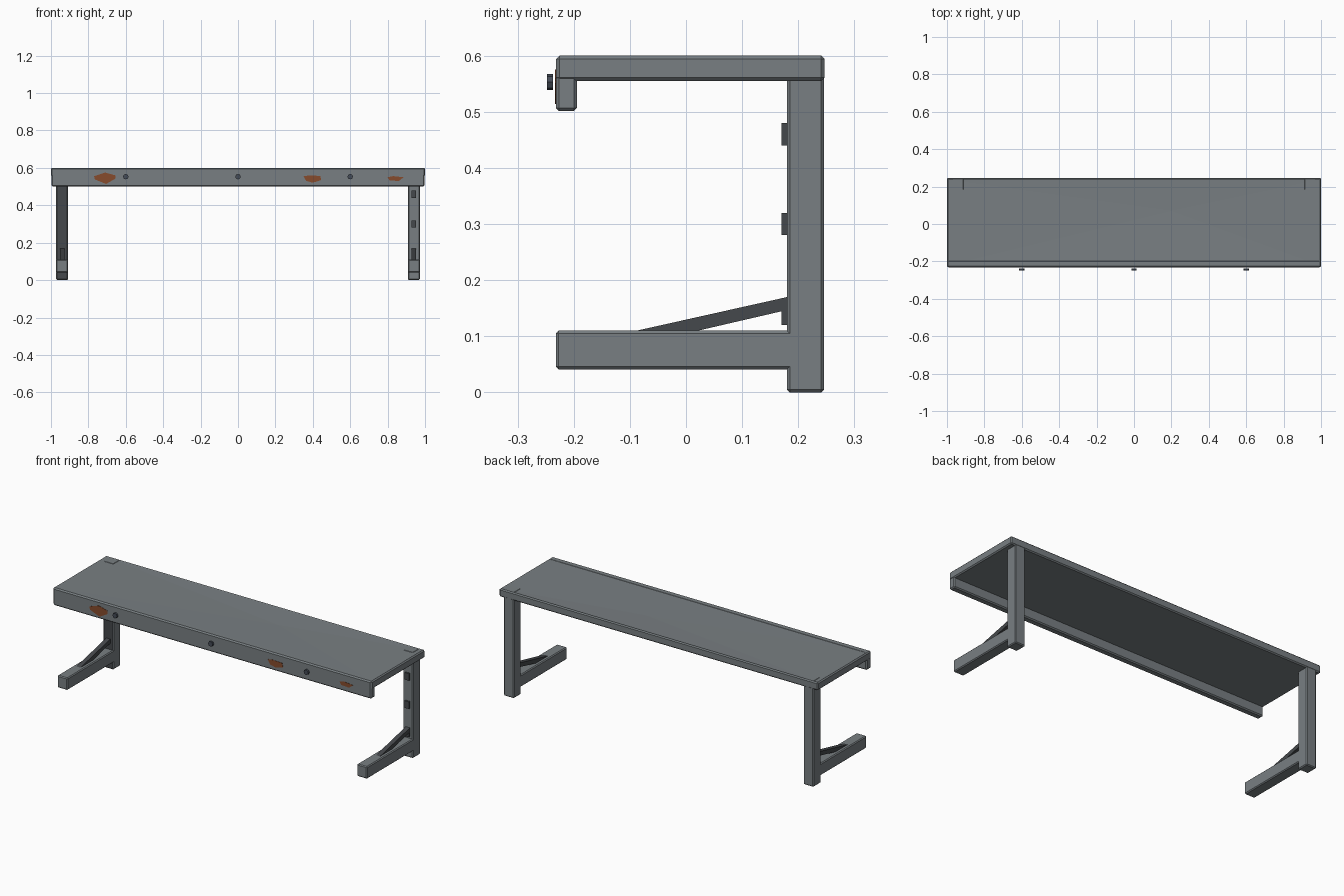
import bpy, bmesh, math
from mathutils import Vector, Matrix

if "Cube" in bpy.data.objects:
    bpy.data.objects.remove(bpy.data.objects["Cube"])


def material(name, rgb):
    m = bpy.data.materials.new(name)
    m.diffuse_color = (*rgb, 1)
    m.use_nodes = True
    m.node_tree.nodes["Principled BSDF"].inputs["Base Color"].default_value = m.diffuse_color
    return m


STEEL = material("worn grey steel", (0.19, 0.212, 0.225))
DARK = material("dark steel", (0.06, 0.066, 0.072))
BOLT = material("blue black bolt", (0.06, 0.072, 0.095))
RUST = material("rust", (0.24, 0.07, 0.025))


def finish(name, bm, *mats):
    bmesh.ops.recalc_face_normals(bm, faces=bm.faces)
    me = bpy.data.meshes.new(name)
    bm.to_mesh(me)
    bm.free()
    ob = bpy.data.objects.new(name, me)
    for m in mats:
        me.materials.append(m)
    bpy.context.collection.objects.link(ob)
    return ob


def box_mesh(lo, hi, bevel=0.0):
    bm = bmesh.new()
    lo, hi = Vector(lo), Vector(hi)
    bmesh.ops.create_cube(bm, size=1)
    for v in bm.verts:
        v.co = Vector([(lo[i] + hi[i]) / 2 + v.co[i] * (hi[i] - lo[i]) for i in range(3)])
    if bevel:
        bmesh.ops.bevel(bm, geom=list(bm.edges), offset=bevel, segments=1, affect='EDGES')
    bm.normal_update()
    return bm


def prism(name, pts, to_3d, depth, mat):
    """Extrude a flat outline by the depth vector."""
    bm = bmesh.new()
    f = bm.faces.new([bm.verts.new(to_3d(a, b)) for a, b in pts])
    r = bmesh.ops.extrude_face_region(bm, geom=[f])
    bmesh.ops.translate(bm, vec=depth, verts=[v for v in r["geom"] if isinstance(v, bmesh.types.BMVert)])
    return finish(name, bm, mat)


# Top board with a shallow dented upper face
bm = box_mesh((-1, -0.231, 0.555), (1, 0.247, 0.6), 0.006)
top = max(bm.faces, key=lambda f: f.calc_center_median().z)
bmesh.ops.inset_region(bm, faces=[top], thickness=0.008, depth=-0.002)
dent = bmesh.ops.poke(bm, faces=[top])["verts"][0]
dent.co = (0.2, 0.07, 0.594)
finish("top_board", bm, STEEL)

# Front lip hanging from the board
finish("front_lip", box_mesh((-0.998, -0.232, 0.501), (0.998, -0.194, 0.599), 0.006), STEEL)

for side, label in ((-1, "left"), (1, "right")):
    def span(half):
        return side * 0.94 - half, side * 0.94 + half

    # Upright post; the left one has a dark front face
    x0, x1 = span(0.032)
    bm = box_mesh((x0, 0.18, 0), (x1, 0.246, 0.5995), 0.005)
    if side < 0:
        for f in bm.faces:
            if f.normal.y < -0.9:
                f.material_index = 1
    finish(label + "_post", bm, STEEL, DARK)

    # Foot reaching forward
    finish(label + "_foot", box_mesh((x0, -0.232, 0.041), (x1, 0.19, 0.11), 0.005), STEEL)

    # Sloping brace between foot and post
    b0, b1 = span(0.013)
    prism(label + "_brace", [(-0.11, 0.105), (0.0, 0.105), (0.19, 0.149), (0.19, 0.172)],
          lambda y, z: (b0, y, z), (b1 - b0, 0, 0), DARK)

    # Slot plates on the post front
    if side > 0:
        for i, z in enumerate((0.14, 0.30, 0.46)):
            finish(f"{label}_slot_plate_{i}", box_mesh((b0, 0.17, z - 0.02), (b1, 0.182, z + 0.02)), DARK)

# Bolt heads in front of the lip
for i, x in enumerate((-0.6, 0, 0.6)):
    bm = bmesh.new()
    bmesh.ops.create_cone(bm, cap_ends=True, segments=8, radius1=0.0145, radius2=0.0145, depth=0.011,
                          matrix=Matrix.Translation((x, -0.2425, 0.553)) @ Matrix.Rotation(math.pi / 2, 4, 'X'))
    finish(f"bolt_{i}", bm, BOLT)

# Rust patches: thin irregular plates on the lip
patches = [
    [(-0.77, 0.555), (-0.74, 0.565), (-0.71, 0.575), (-0.655, 0.56), (-0.655, 0.543), (-0.705, 0.514), (-0.765, 0.538)],
    [(0.35, 0.555), (0.38, 0.56), (0.44, 0.557), (0.445, 0.535), (0.40, 0.521), (0.365, 0.53)],
    [(0.80, 0.55), (0.83, 0.556), (0.885, 0.55), (0.86, 0.53), (0.81, 0.533)],
]
for i, pts in enumerate(patches):
    prism(f"rust_patch_{i}", pts, lambda x, z: (x, -0.2335, z), (0, 0.004, 0), RUST)
